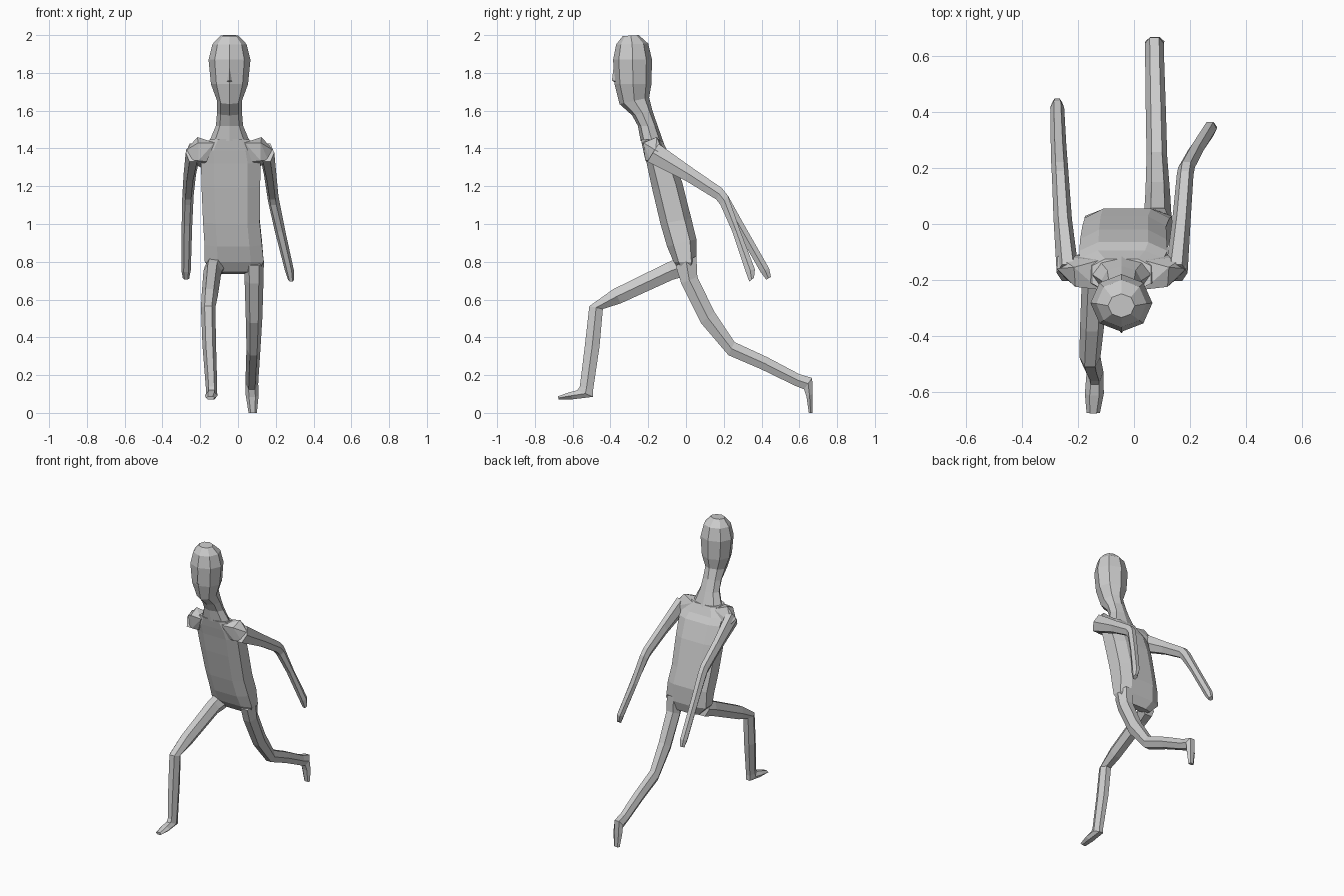
import bpy, bmesh
from math import cos, sin, pi, copysign

CX = -0.045  # midline of the upper body


def finish(bm, name):
    bmesh.ops.recalc_face_normals(bm, faces=bm.faces[:])
    me = bpy.data.meshes.new(name)
    bm.to_mesh(me)
    bm.free()
    ob = bpy.data.objects.new(name, me)
    bpy.context.collection.objects.link(ob)
    return ob


def loft(name, rings, n=6, start=0.0, power=1.0):
    """Ring = centre x, half width, then front (y, z) and back (y, z) of the side outline."""
    def soft(v):
        return copysign(abs(v) ** power, v) if abs(v) > 1e-6 else 0.0
    pts = [(soft(cos(start + 2 * pi * i / n)), soft(sin(start + 2 * pi * i / n))) for i in range(n)]
    mx, my = max(p[0] for p in pts), max(p[1] for p in pts)
    bm = bmesh.new()
    loops = []
    for x, w, fy, fz, by, bz in rings:
        cy, cz, dy, dz = (fy + by) / 2, (fz + bz) / 2, (fy - by) / 2, (fz - bz) / 2
        loops.append([bm.verts.new((x + w * a / mx, cy + dy * b / my, cz + dz * b / my)) for a, b in pts])
    for r, s in zip(loops, loops[1:]):
        for i in range(n):
            j = (i + 1) % n
            bm.faces.new((r[i], r[j], s[j], s[i]))
    bm.faces.new(loops[0])
    bm.faces.new(loops[-1])
    return finish(bm, name)


def hull(name, pts):
    bm = bmesh.new()
    for p in pts:
        bm.verts.new(p)
    res = bmesh.ops.convex_hull(bm, input=bm.verts[:])
    junk = [v for v in res["geom_interior"] if isinstance(v, bmesh.types.BMVert)]
    bmesh.ops.delete(bm, geom=junk, context='VERTS')
    return finish(bm, name)


# Head and neck
loft("head", [
    (CX, .048, -.335, 1.995, -.25, 2.0),
    (CX, .090, -.370, 1.95, -.20, 1.955),
    (CX, .111, -.386, 1.87, -.18, 1.87),
    (CX, .098, -.378, 1.74, -.183, 1.74),
    (CX, .066, -.352, 1.635, -.195, 1.67),
    (CX, .066, -.285, 1.575, -.178, 1.60),
    (CX, .072, -.255, 1.52, -.150, 1.52),
    (CX, .110, -.240, 1.44, -.115, 1.42)], n=8)

# Nose
hull("nose", [(CX, -.38, 1.86), (CX, -.392, 1.76), (CX - .016, -.37, 1.755),
              (CX + .016, -.37, 1.755), (CX, -.36, 1.74), (CX, -.34, 1.80)])

# Torso and pelvis
loft("torso", [
    (CX, .105, -.238, 1.45, -.125, 1.44),
    (CX, .150, -.225, 1.39, -.095, 1.38),
    (-.038, .158, -.208, 1.32, -.065, 1.34),
    (-.038, .155, -.180, 1.19, -.020, 1.22),
    (-.035, .150, -.135, 1.00, .028, 1.03),
    (-.025, .152, -.100, .88, .055, .92),
    (-.020, .156, -.066, .80, .055, .80),
    (-.005, .110, -.025, .745, .035, .735)], n=8, start=pi / 8, power=.65)

# Shoulders, mirrored about the midline
for name, s in (("left_shoulder", 1), ("right_shoulder", -1)):
    hull(name, [(CX + s * d, y, z) for d, y, z in (
        (.08, -.235, 1.43), (.08, -.13, 1.43), (.12, -.205, 1.33), (.12, -.11, 1.33),
        (.165, -.225, 1.43), (.170, -.155, 1.46), (.165, -.215, 1.335),
        (.232, -.16, 1.39), (.228, -.115, 1.37), (.205, -.19, 1.335), (.155, -.11, 1.30))])

# Arms: shared upper arm outline, own forearm
UPPER = [(-.145, 1.425, -.205, 1.33), (.03, 1.30, 0, 1.228), (.19, 1.19, .16, 1.13), (.222, 1.15, .183, 1.10)]


def arm(name, xs, forearm):
    rings = [(x, w) + r for (x, w), r in zip(xs, UPPER + forearm)]
    loft(name, rings)


arm("right_arm", [(-.237, .040), (-.255, .033), (-.264, .030), (-.266, .030),
                  (-.270, .028), (-.275, .025), (-.275, .017)],
    [(.30, 1.01, .255, .99), (.44, .765, .395, .745), (.45, .72, .425, .705)])
arm("left_arm", [(.152, .040), (.170, .033), (.183, .030), (.188, .030),
                 (.222, .028), (.272, .024), (.281, .016)],
    [(.285, .97, .245, .96), (.365, .76, .315, .75), (.36, .715, .335, .695)])

# Front leg, bent at the knee
loft("front_leg", [
    (-.120, .055, -.02, .83, .0, .725),
    (-.135, .048, -.10, .795, -.07, .705),
    (-.150, .043, -.385, .655, -.345, .58),
    (-.158, .038, -.512, .565, -.44, .55),
    (-.152, .036, -.535, .36, -.458, .35),
    (-.140, .030, -.562, .14, -.492, .12),
    (-.140, .030, -.575, .12, -.492, .085),
    (-.142, .034, -.615, .11, -.60, .072),
    (-.146, .024, -.678, .088, -.675, .07)])

# Rear leg, stretched back onto the toes
loft("rear_leg", [
    (.085, .052, .055, .83, -.055, .78),
    (.085, .050, .060, .72, -.025, .685),
    (.085, .044, .150, .535, .08, .475),
    (.082, .037, .257, .375, .225, .305),
    (.078, .036, .430, .295, .40, .23),
    (.074, .034, .600, .205, .575, .145),
    (.073, .034, .668, .185, .625, .125),
    (.075, .034, .670, .10, .638, .085),
    (.078, .022, .670, 0, .650, 0)])
